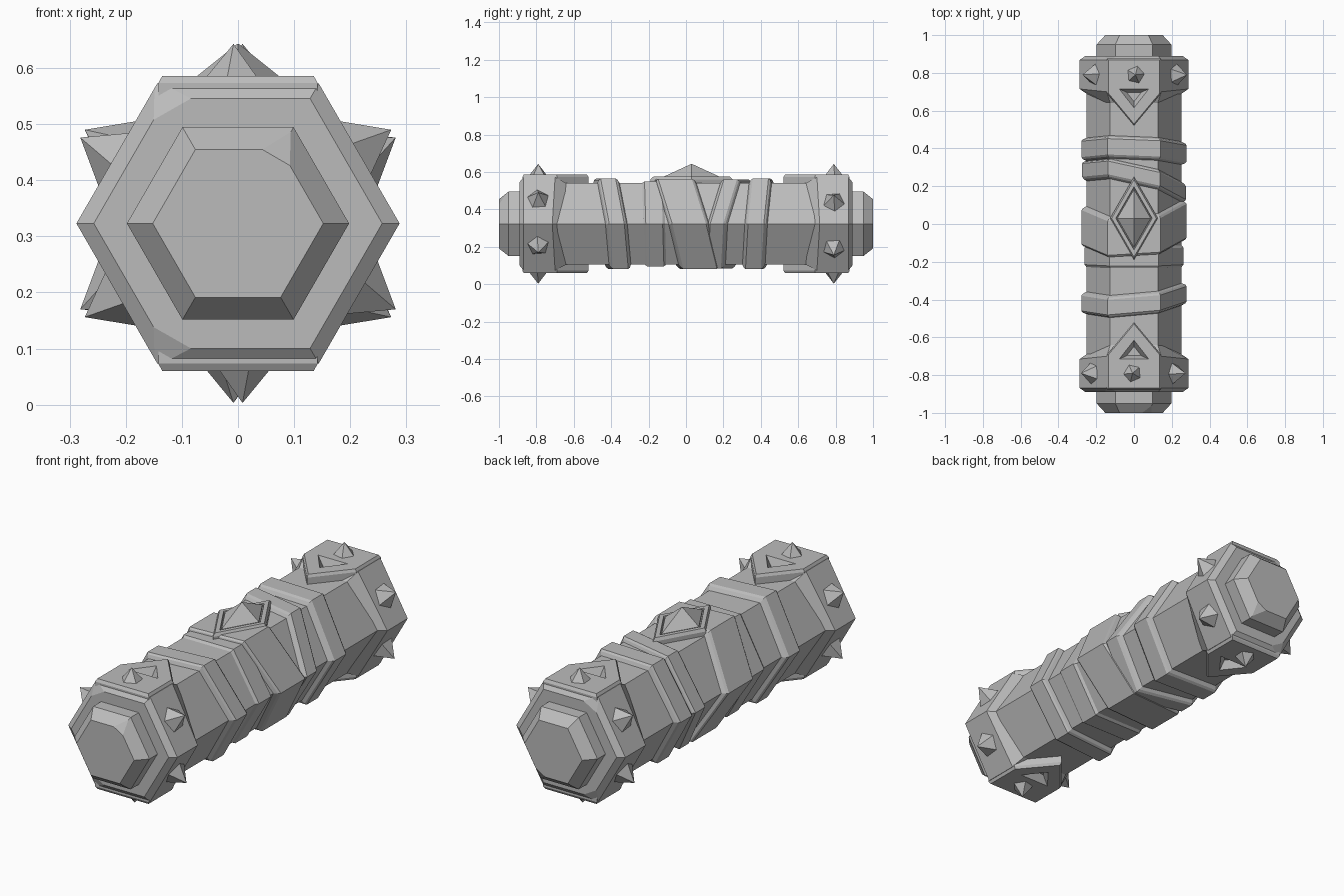
import bpy, bmesh, math
from math import pi
from mathutils import Vector, Matrix

if "Cube" in bpy.data.objects:
    bpy.data.objects.remove(bpy.data.objects["Cube"])

MID = 0.323  # height of the long axis

stone = bpy.data.materials.new("grey_stone")
stone.use_nodes = True
stone.diffuse_color = (0.5, 0.5, 0.5, 1)
bsdf = next(n for n in stone.node_tree.nodes if n.type == 'BSDF_PRINCIPLED')
bsdf.inputs["Base Color"].default_value = stone.diffuse_color
bsdf.inputs["Roughness"].default_value = 0.8


def finish(bm, name, flip=False):
    """Make an object; flip turns it half round the x axis for the far end."""
    bmesh.ops.recalc_face_normals(bm, faces=bm.faces)
    mesh = bpy.data.meshes.new(name)
    if flip:
        bm.transform(Matrix.Rotation(pi, 4, 'X'))
    bm.to_mesh(mesh)
    bm.free()
    mesh.materials.append(stone)
    ob = bpy.data.objects.new(name, mesh)
    ob.location.z = MID
    bpy.context.collection.objects.link(ob)
    return ob


def loft(loops):
    """Skin closed loops of points and cap both ends."""
    bm = bmesh.new()
    rows = [[bm.verts.new(p) for p in loop] for loop in loops]
    n = len(rows[0])
    for a, b in zip(rows, rows[1:]):
        for i in range(n):
            j = (i + 1) % n
            bm.faces.new((a[i], a[j], b[j], b[i]))
    bm.faces.new(rows[0])
    bm.faces.new(rows[-1])
    return bm


def hexagon(y, r, sx=0, sz=0, push=0):
    """Six-sided loop round the y axis, sheared, or pushed along y at its top and bottom."""
    pts = []
    for k in range(6):
        x, z = r * math.cos(k * pi / 3), r * math.sin(k * pi / 3)
        pts.append(Vector((x, y + sx * x + sz * z + (push if k % 3 else 0), z)))
    return pts


def chip(bm, a, b, c):
    """Slice a corner off with the plane through three points."""
    a, b, c = Vector(a), Vector(b), Vector(c)
    no = (b - a).cross(c - a).normalized()
    if no.dot(a - Vector((0, -0.75, 0))) < 0:
        no = -no
    res = bmesh.ops.bisect_plane(bm, geom=bm.verts[:] + bm.edges[:] + bm.faces[:],
                                 plane_co=a, plane_no=no, clear_outer=True, dist=1e-5)
    edges = [e for e in res["geom_cut"] if isinstance(e, bmesh.types.BMEdge)]
    bmesh.ops.holes_fill(bm, edges=edges, sides=0)


def plate_loop(outline, scale, centre, z):
    """Outline in x, y scaled about a centre on the y axis at height z."""
    return [Vector((x * scale, centre + (y - centre) * scale, z)) for x, y in outline]


# Main shaft
finish(loft([hexagon(-0.75, 0.252), hexagon(0.75, 0.252)]), "shaft")

# Slanted wrapping bands: centre, half width, radius, lean with x, lean with z
bands = [
    (0.385, 0.052, 0.279, -0.04, 0.08),
    (0.225, 0.045, 0.275, -0.22, 0.18),
    (0.0, 0.10, 0.278, 0.06, -0.28),
    (-0.17, 0.055, 0.262, 0.0, -0.03),
    (-0.395, 0.05, 0.279, 0.09, -0.14),
]
for i, (c, w, r, sx, sz) in enumerate(bands):
    prof = [(-w - 0.012, 0.245), (-w, r - 0.008), (-w + 0.01, r),
            (w - 0.01, r), (w, r - 0.008), (w + 0.012, 0.245)]
    finish(loft([hexagon(c + d, rad, sx, sz) for d, rad in prof]), f"wrap_band_{i + 1}")

# Raised diamond and its pyramid on the top
diamond = [(0.127, 0.03), (0, 0.25), (-0.127, 0.03), (0, -0.19)]
steps = [(1.0, 0.2), (1.0, 0.238), (0.93, 0.252), (0.76, 0.252), (0.73, 0.24)]
finish(loft([plate_loop(diamond, s, 0.03, z) for s, z in steps]), "diamond_frame")
gem = [(0.7, 0.235), (0.7, 0.25), (0.01, 0.32)]
finish(loft([plate_loop(diamond, s, 0.03, z) for s, z in gem]), "diamond_pyramid")

tongue = [(0.142, -0.875), (0.142, -0.69), (0, -0.52), (-0.142, -0.69), (-0.142, -0.875)]
pit = [(0.078, -0.715), (0, -0.615), (-0.078, -0.715)]

for end, flip in (("front", False), ("back", True)):
    # End cap with one broken corner
    bm = loft([hexagon(-0.85, 0.198), hexagon(-0.95, 0.198), hexagon(-1.0, 0.152)])
    chip(bm, (0.1, -0.952, 0.173), (0.043, -1.0, 0.132), (0.098, -1.0, 0.1))
    finish(bm, f"{end}_cap", flip)

    # Collar with two broken corners
    bm = loft([hexagon(-0.89, 0.257), hexagon(-0.868, 0.288),
               hexagon(-0.715, 0.288, push=0.015), hexagon(-0.685, 0.245, push=0.055)])
    for s in (1, -1):
        chip(bm, (-0.144, -0.866, s * 0.249), (-0.085, -0.89, s * 0.222),
             (-0.15, -0.89, s * 0.185))
    parts = [finish(bm, f"{end}_collar", flip)]

    # Pointed tongues above and below, each with a triangular pit
    for side, s in (("upper", 1), ("lower", -1)):
        turn = Matrix.Rotation(0 if s > 0 else pi, 4, 'Y')
        bm = loft([plate_loop(tongue, k, -0.72, z)
                   for k, z in ((1, 0.19), (1, 0.25), (0.95, 0.263))])
        bm.transform(turn)
        parts.append(finish(bm, f"{end}_{side}_tongue", flip))
        bm = loft([plate_loop(pit, k, -0.68, z)
                   for k, z in ((0.5, 0.225), (1, 0.263), (1.2, 0.28))])
        bm.transform(turn)
        cutter = finish(bm, f"{end}_{side}_pit_cutter", flip)
        cutter.hide_render = True
        cutter.hide_set(True)
        cutter.display_type = 'WIRE'
        for part in (parts[0], parts[-1]):
            mod = part.modifiers.new("pit", 'BOOLEAN')
            mod.operation = 'DIFFERENCE'
            mod.solver = 'EXACT'
            mod.object = cutter

    # Ring of five-sided spikes, one per face
    for k in range(6):
        bm = bmesh.new()
        bmesh.ops.create_cone(bm, cap_ends=True, segments=5, radius1=0.066,
                              radius2=0, depth=0.08)
        place = (Matrix.Translation((0, -0.79, 0)) @ Matrix.Rotation(k * pi / 3, 4, 'Y')
                 @ Matrix.Translation((-0.008, 0, 0.28)) @ Matrix.Rotation(0.4, 4, 'Z'))
        bm.transform(place)
        finish(bm, f"{end}_spike_{k + 1}", flip)
